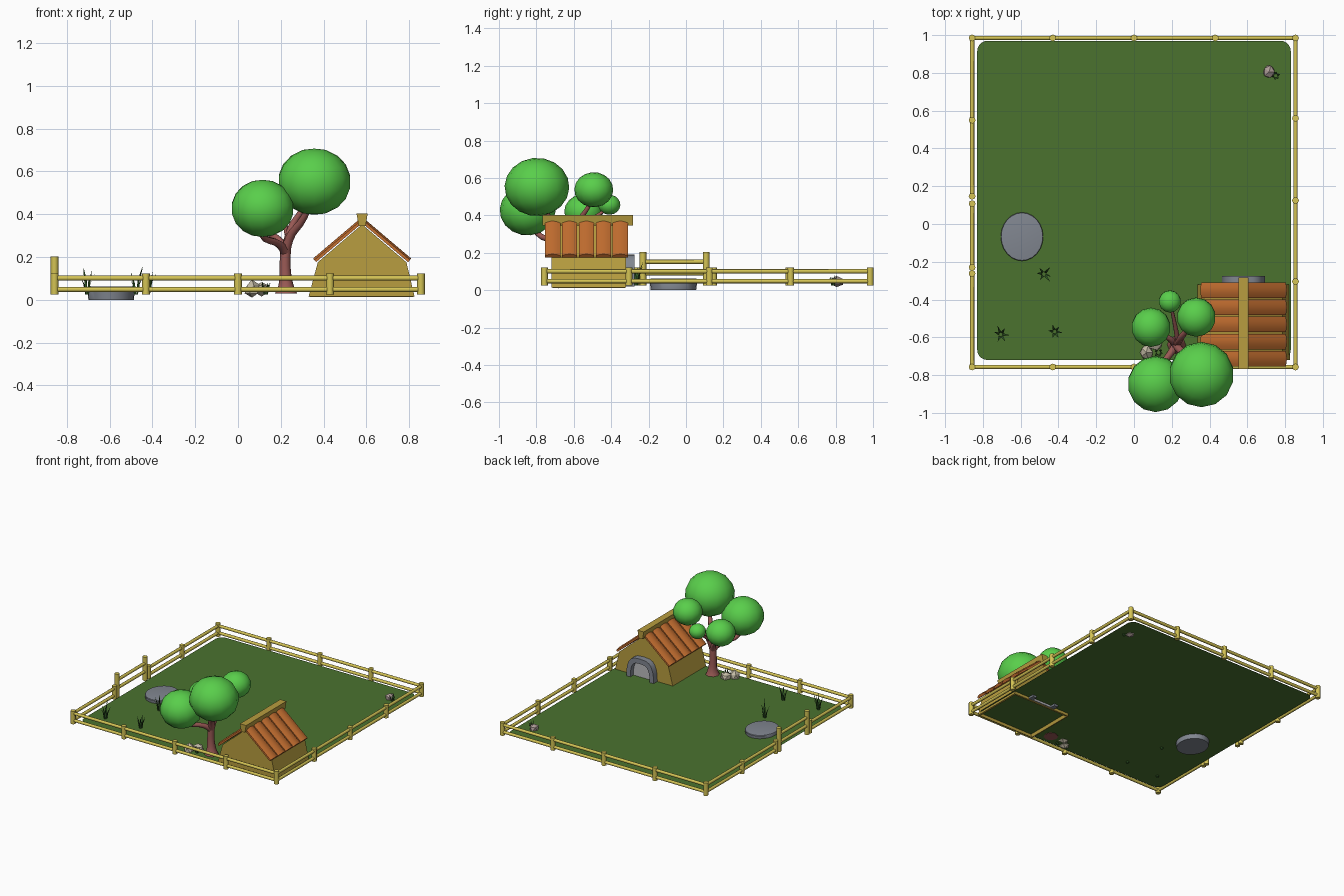
import bpy, bmesh, math, random
from mathutils import Vector, Matrix

if "Cube" in bpy.data.objects:
    bpy.data.objects.remove(bpy.data.objects["Cube"])

random.seed(4)
GZ = 0.035  # lawn height


def material(name, r, g, b):
    m = bpy.data.materials.new(name)
    m.diffuse_color = (r, g, b, 1)
    m.use_nodes = True
    m.node_tree.nodes["Principled BSDF"].inputs["Base Color"].default_value = m.diffuse_color
    return m


LAWN = material("lawn", 0.07, 0.17, 0.028)
FENCE = material("fence_wood", 0.66, 0.55, 0.09)
WALL = material("wall_wood", 0.48, 0.34, 0.05)
ROOF = material("roof_wood", 0.56, 0.16, 0.03)
BARK = material("bark", 0.32, 0.1, 0.09)
LEAF = material("leaves", 0.1, 0.62, 0.07)
GRASS = material("grass", 0.03, 0.1, 0.02)
ROCK = material("rock", 0.55, 0.5, 0.38)
PINK = material("pink_rock", 0.42, 0.33, 0.31)
STONE = material("stone", 0.22, 0.24, 0.28)
PALE = material("door_grey", 0.5, 0.5, 0.52)


def finish(name, bm, mat, smooth=None, fix=True):
    if fix:
        bmesh.ops.recalc_face_normals(bm, faces=bm.faces)
    me = bpy.data.meshes.new(name)
    bm.to_mesh(me)
    bm.free()
    me.materials.append(mat)
    if smooth:
        me.polygons.foreach_set("use_smooth", [True] * len(me.polygons))
        me.set_sharp_from_angle(angle=math.radians(smooth))
    ob = bpy.data.objects.new(name, me)
    bpy.context.collection.objects.link(ob)
    return ob


def prism(name, loop, step, mat, smooth=None):
    """Extrude a closed 3D outline along a vector."""
    bm = bmesh.new()
    f = bm.faces.new([bm.verts.new(p) for p in loop])
    new = bmesh.ops.extrude_face_region(bm, geom=[f])["geom"]
    bmesh.ops.translate(bm, verts=[v for v in new if isinstance(v, bmesh.types.BMVert)], vec=step)
    if f.is_valid is False or len([g for g in bm.faces if len(g.verts) == len(loop)]) < 2:
        bm.faces.new([v for v in bm.verts][:len(loop)])
    return finish(name, bm, mat, smooth)


def rod(name, p, q, r, mat, sides=8):
    p, q = Vector(p), Vector(q)
    rot = Vector((0, 0, 1)).rotation_difference(q - p).to_matrix().to_4x4()
    bm = bmesh.new()
    bmesh.ops.create_cone(bm, cap_ends=True, segments=sides, radius1=r, radius2=r,
                          depth=(q - p).length, matrix=Matrix.Translation((p + q) / 2) @ rot)
    return finish(name, bm, mat, 50)


def branch(name, pts):
    """Tapered tube through (x, y, z, radius) points."""
    cu = bpy.data.curves.new(name, "CURVE")
    cu.dimensions, cu.bevel_depth, cu.bevel_resolution = "3D", 1, 2
    cu.use_fill_caps = True
    sp = cu.splines.new("NURBS")
    sp.points.add(len(pts) - 1)
    for pt, (x, y, z, r) in zip(sp.points, pts):
        pt.co, pt.radius = (x, y, z, 1), r
    sp.order_u, sp.use_endpoint_u, sp.resolution_u = 3, True, 3
    cu.materials.append(BARK)
    bpy.context.collection.objects.link(bpy.data.objects.new(name, cu))


# Lawn: flat sheet with rounded corners
bm = bmesh.new()
lawn = []
for k, (cx, cy) in enumerate([(0.775, 0.915), (-0.775, 0.915), (-0.775, -0.665), (0.775, -0.665)]):
    for i in range(6):
        a = math.pi / 2 * (k + i / 5)
        lawn.append(bm.verts.new((cx + 0.055 * math.cos(a), cy + 0.055 * math.sin(a), GZ)))
bm.faces.new(lawn)
finish("lawn", bm, LAWN, fix=False)

# Fence: posts, double rails, gate on the left
L, R, F, B = -0.857, 0.855, -0.757, 0.985
posts = [(x, y) for x in (-0.43, 0.0, 0.43) for y in (F, B)]
posts += [(x, y) for x in (L, R) for y in (F, B)]
posts += [(R, y) for y in (0.56, 0.125, -0.305)] + [(L, y) for y in (0.55, 0.147, -0.262)]
for x, y in posts:
    rod("fence_post", (x, y, 0.024), (x, y, 0.122), 0.018, FENCE)
for z in (0.048, 0.101):
    for a, b in [((L, F), (R, F)), ((L, B), (R, B)), ((R, F), (R, B)),
                 ((L, F), (L, -0.262)), ((L, 0.147), (L, B))]:
        rod("fence_rail", (*a, z), (*b, z), 0.0115, FENCE)
for y in (-0.23, 0.108):
    rod("gate_post", (L, y, 0.024), (L, y, 0.203), 0.018, FENCE)
for z in (0.09, 0.152):
    rod("gate_rail", (L, -0.23, z), (L, 0.108, z), 0.0115, FENCE)

# House walls: tapered gable shell, open below
HX, Y0, Y1 = 0.58, -0.72, -0.32
gable = [(0.33, 0.015), (0.825, 0.015), (0.787, 0.175), (HX, 0.352), (0.373, 0.175)]
bm = bmesh.new()
front = [bm.verts.new((x, Y0, z)) for x, z in gable]
back = [bm.verts.new((x, Y1, z)) for x, z in gable]
bm.faces.new(front)
bm.faces.new(back[::-1])
for i in range(1, 5):
    j = (i + 1) % 5
    bm.faces.new((front[j], front[i], back[i], back[j]))
walls = finish("house_walls", bm, WALL)
sol = walls.modifiers.new("thickness", "SOLIDIFY")
sol.thickness = 0.015

# Roof: five gently arched planks on each slope
for s in (-1, 1):
    low, top = Vector((HX + s * 0.215, 0, 0.176)), Vector((HX + s * 0.005, 0, 0.354))
    d = (top - low).normalized()
    n = Vector((s * abs(d.z), 0, abs(d.x)))
    for i in range(5):
        yc = -0.713 + i * 0.0905
        arc = [(-0.041 + 0.082 * t / 6, 0.013 + 0.009 * math.sin(math.pi * t / 6)) for t in range(7)]
        prof = [(-0.041, 0.0)] + arc + [(0.041, 0.0)]
        prism("roof_plank", [low + n * h + Vector((0, yc + y, 0)) for y, h in prof],
              top - low, ROOF, 40)
prism("roof_ridge", [(HX + x, -0.768, z) for x, z in
                     [(-0.016, 0.345), (0.016, 0.345), (0.026, 0.402), (-0.026, 0.402)]],
      (0, 0.485, 0), WALL)


# Arched doorway on the back wall
def arch(w, h, n=12):
    out = []
    for i in range(n + 1):
        c, s = math.cos(math.pi * i / n), math.sin(math.pi * i / n)
        out.append((HX + w * math.copysign(abs(c) ** 0.6, c), 0.02 + h * abs(s) ** 0.7))
    return out


outer, inner = arch(0.115, 0.172), arch(0.082, 0.135)
prism("door_panel", [(x, -0.33, z) for x, z in inner], (0, 0.018, 0), PALE)
bm = bmesh.new()
rings = [[bm.verts.new((x, y, z)) for x, z in prof]
         for prof, y in ((outer, -0.325), (outer, -0.275), (inner, -0.275), (inner, -0.325))]
for i in range(12):
    for k in range(4):
        a, b = rings[k], rings[(k + 1) % 4]
        bm.faces.new((a[i], a[i + 1], b[i + 1], b[i]))
for i in (0, 12):
    bm.faces.new([r[i] for r in rings])
finish("door_arch", bm, STONE, 40)

# Tree: trunk, branches and leaf balls
branch("trunk", [(0.225, -0.64, 0.03, 0.052), (0.225, -0.64, 0.06, 0.034), (0.22, -0.64, 0.13, 0.026),
                 (0.22, -0.64, 0.2, 0.025), (0.225, -0.64, 0.26, 0.024)])
fork = (0.222, -0.64, 0.22, 0.023)
branch("branch_big", [fork, (0.235, -0.66, 0.3, 0.02), (0.31, -0.73, 0.37, 0.016), (0.35, -0.78, 0.48, 0.012)])
branch("branch_left", [fork, (0.2, -0.68, 0.27, 0.017), (0.1, -0.8, 0.28, 0.015), (0.1, -0.84, 0.38, 0.012)])
branch("branch_side", [fork, (0.2, -0.61, 0.29, 0.015), (0.12, -0.57, 0.31, 0.012), (0.09, -0.547, 0.4, 0.01)])
branch("branch_back", [fork, (0.24, -0.61, 0.34, 0.017), (0.3, -0.54, 0.41, 0.013), (0.33, -0.49, 0.5, 0.01)])
branch("branch_small", [(0.232, -0.62, 0.3, 0.014), (0.22, -0.54, 0.36, 0.011), (0.19, -0.41, 0.44, 0.007)])
for x, y, z, r in [(0.357, -0.797, 0.552, 0.173), (0.115, -0.847, 0.427, 0.149), (0.09, -0.547, 0.42, 0.104),
                   (0.33, -0.493, 0.537, 0.104), (0.19, -0.41, 0.457, 0.059)]:
    bm = bmesh.new()
    bmesh.ops.create_uvsphere(bm, u_segments=14, v_segments=9, radius=r)
    bmesh.ops.rotate(bm, verts=bm.verts, matrix=Matrix.Rotation(random.uniform(0.1, 0.25), 3, "X"))
    bmesh.ops.transform(bm, verts=bm.verts, matrix=Matrix.Translation((x, y, z)) @ Matrix.Diagonal((1, 1, 0.9, 1)))
    finish("leaf_ball", bm, LEAF, 60)

# Round stone slab
bm = bmesh.new()
bmesh.ops.create_cone(bm, cap_ends=True, segments=24, radius1=0.94, radius2=1, depth=1)
rim = [e for e in bm.edges if all(v.co.z > 0 for v in e.verts)]
bmesh.ops.bevel(bm, geom=rim, offset=0.08, segments=2, affect="EDGES", profile=0.5)
bmesh.ops.transform(bm, verts=bm.verts, matrix=Matrix.Translation((-0.593, -0.067, 0.031))
                    @ Matrix.Diagonal((0.113, 0.129, 0.062, 1)))
finish("stone_slab", bm, STONE, 40)

# Rocks: jittered low-poly lumps
for x, y, z, sx, sy, sz, mat in [(0.065, -0.68, 0.05, 0.036, 0.045, 0.042, ROCK),
                                 (0.11, -0.635, 0.05, 0.042, 0.036, 0.033, ROCK),
                                 (0.715, 0.805, 0.045, 0.032, 0.038, 0.032, PINK)]:
    bm = bmesh.new()
    bmesh.ops.create_icosphere(bm, subdivisions=1, radius=1)
    for v in bm.verts:
        v.co *= random.uniform(0.85, 1.1)
    bmesh.ops.transform(bm, verts=bm.verts, matrix=Matrix.Translation((x, y, z)) @ Matrix.Diagonal((sx, sy, sz, 1)))
    finish("rock", bm, mat)

# Grass tufts: thin blades leaning outward
for x, y, h in [(-0.705, -0.585, 0.13), (-0.42, -0.57, 0.1), (-0.477, -0.265, 0.13),
                (0.75, 0.785, 0.05), (0.13, -0.68, 0.06)]:
    bm = bmesh.new()
    for i in range(6):
        a = i * math.tau / 6 + random.uniform(-0.4, 0.4)
        o, side = Vector((math.cos(a), math.sin(a), 0)), Vector((-math.sin(a), math.cos(a), 0))
        hh, base = h * random.uniform(0.65, 1), Vector((x, y, GZ - 0.01)) + o * 0.008
        mid = base + o * hh * 0.1 + Vector((0, 0, hh * 0.55))
        pts = [base - side * 0.005, base + side * 0.005, mid + side * 0.006,
               base + o * hh * 0.35 + Vector((0, 0, hh + 0.01)), mid - side * 0.006]
        v = [bm.verts.new(p) for p in pts]
        bm.faces.new((v[0], v[1], v[2], v[4]))
        bm.faces.new((v[4], v[2], v[3]))
    finish("grass_tuft", bm, GRASS)
